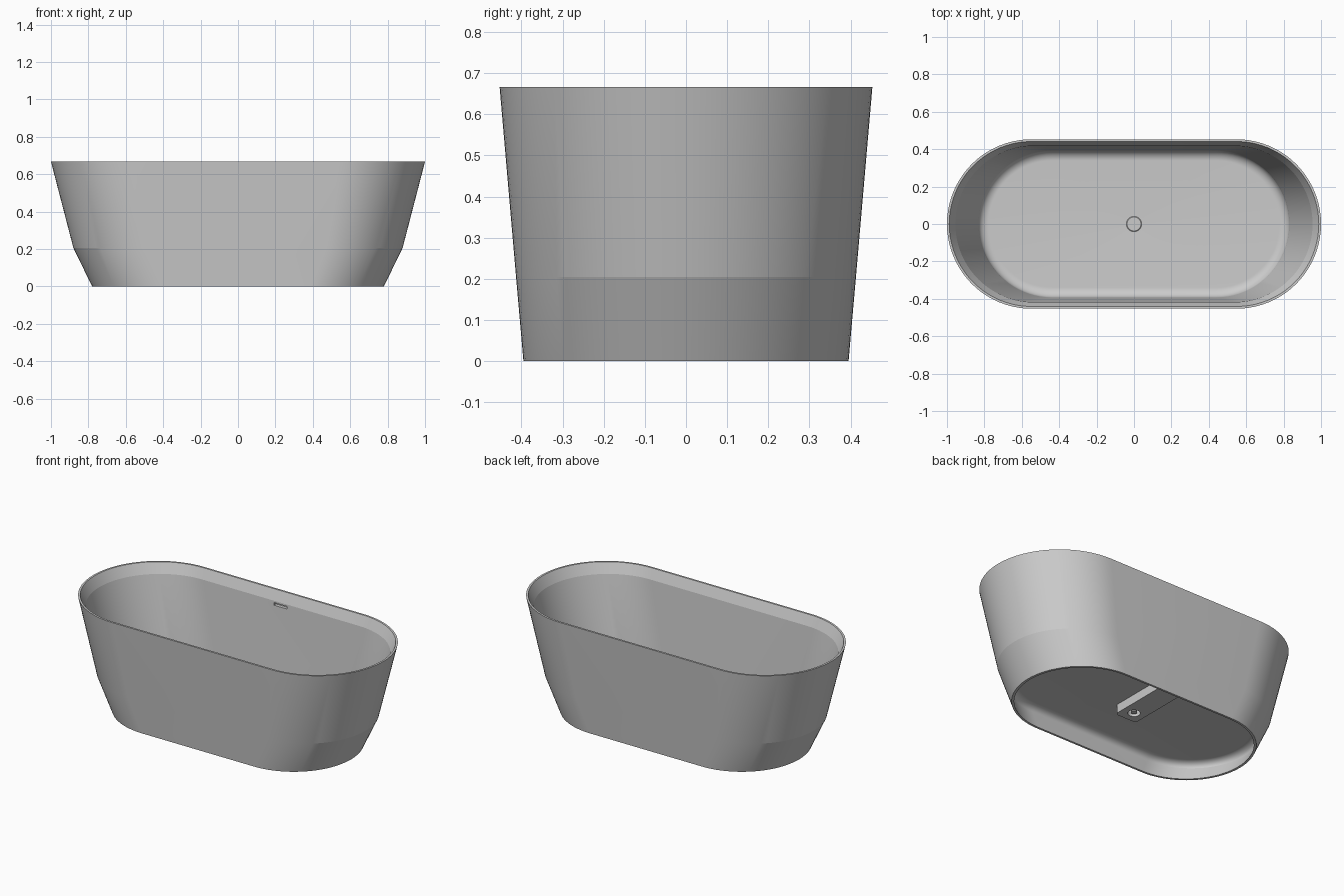
import bpy, bmesh
from math import sin, cos, pi, radians

cube = bpy.data.objects.get("Cube")
if cube:
    bpy.data.objects.remove(cube)

grey = bpy.data.materials.new("soft_grey")
grey.use_nodes = True
grey.diffuse_color = (0.6, 0.6, 0.6, 1)
grey.node_tree.nodes["Principled BSDF"].inputs["Base Color"].default_value = (0.6, 0.6, 0.6, 1)

STEPS = 40


def stadium(hx, hy, z):
    """Straight sided ring with semicircular ends."""
    s = hx - hy
    pts = []
    for side in (0, 1):
        for i in range(STEPS + 1):
            a = -pi / 2 + pi * (side + i / STEPS)
            pts.append(((s if side == 0 else -s) + hy * cos(a), hy * sin(a), z))
    return pts


def circle(r, z, n=48):
    return [(r * cos(2 * pi * i / n), r * sin(2 * pi * i / n), z) for i in range(n)]


def loft(name, rings, start=None, end=None):
    """Skin a stack of rings; close each end at a point, or with one face."""
    bm = bmesh.new()
    loops = [[bm.verts.new(p) for p in ring] for ring in rings]
    n = len(loops[0])
    for a, b in zip(loops, loops[1:]):
        for i in range(n):
            j = (i + 1) % n
            bm.faces.new((a[i], a[j], b[j], b[i]))
    for loop, tip in ((loops[0], start), (loops[-1], end)):
        if tip is None:
            bm.faces.new(loop)
        else:
            v = bm.verts.new(tip)
            for i in range(n):
                bm.faces.new((loop[i], loop[(i + 1) % n], v))
    bmesh.ops.recalc_face_normals(bm, faces=bm.faces)
    mesh = bpy.data.meshes.new(name)
    bm.to_mesh(mesh)
    bm.free()
    mesh.materials.append(grey)
    ob = bpy.data.objects.new(name, mesh)
    bpy.context.collection.objects.link(ob)
    return ob


def activate(ob):
    bpy.ops.object.select_all(action='DESELECT')
    ob.select_set(True)
    bpy.context.view_layer.objects.active = ob


def cut(ob, cutter):
    m = ob.modifiers.new("cut", 'BOOLEAN')
    m.operation = 'DIFFERENCE'
    m.solver = 'EXACT'
    m.object = cutter
    cutter.hide_render = True
    activate(ob)
    bpy.ops.object.modifier_apply(modifier=m.name)
    bpy.data.objects.remove(cutter)


def smooth(ob, angle):
    activate(ob)
    bpy.ops.object.shade_smooth_by_angle(angle=radians(angle))


def fillet(hx, hy, z, w, h, n=14):
    """Rings curving inward from a wall at height z by w, with height change h."""
    rings = []
    for i in range(n + 1):
        a = pi / 2 * i / n
        d = w * (1 - cos(a))
        rings.append(stadium(hx - d, hy - d, z + h * sin(a)))
    return rings


# Tub shell: underside, hollow skirt, outer wall, rim, basin
underside = fillet(0.806, 0.384, 0.085, 0.045, 0.035)[::-1]
outer = [stadium(0.765, 0.382, 0), stadium(0.78, 0.395, 0),
         stadium(0.88, 0.413, 0.205), stadium(1.0, 0.453, 0.667)]
rim = [stadium(0.988, 0.441, 0.667), stadium(0.955, 0.418, 0.605)]
basin = fillet(0.832, 0.393, 0.19, 0.055, -0.05)
tub = loft("tub_shell", underside + outer + rim + basin,
           start=(0, 0, 0.12), end=(0, 0, 0.134))

# Overflow slot in the back wall
slot = [(x, y, z) for x, z in ((-0.045, 0.578), (0.045, 0.578), (0.045, 0.594), (-0.045, 0.594))
        for y in (0.39,)]
cut(tub, loft("slot_cutter", [slot, [(x, 0.437, z) for x, y, z in slot]]))

# Drain recess and plug
cut(tub, loft("drain_cutter", [circle(0.048, 0.127), circle(0.048, 0.2)]))
smooth(tub, 8)
plug = loft("drain_plug", [circle(0.041, 0.125), circle(0.041, 0.135), circle(0.037, 0.138)])
smooth(plug, 30)

# Overflow channel under the floor, running from the drain to the back wall
W, FRONT, R = 0.075, -0.075, 0.025
outline = [(W, 0.388), (-W, 0.388)]
for cx, a0 in ((-W + R, pi), (W - R, 1.5 * pi)):
    for i in range(9):
        a = a0 + pi / 2 * i / 8
        outline.append((cx + R * cos(a), FRONT + R + R * sin(a)))
channel = loft("overflow_channel", [[(x, y, z) for x, y in outline] for z in (0.065, 0.123)])
cut(channel, loft("outlet_cutter", [circle(0.036, 0.03), circle(0.036, 0.1)]))
smooth(channel, 30)
outlet = loft("drain_outlet", [circle(0.018, 0.105), circle(0.018, 0.07)])
smooth(outlet, 30)
